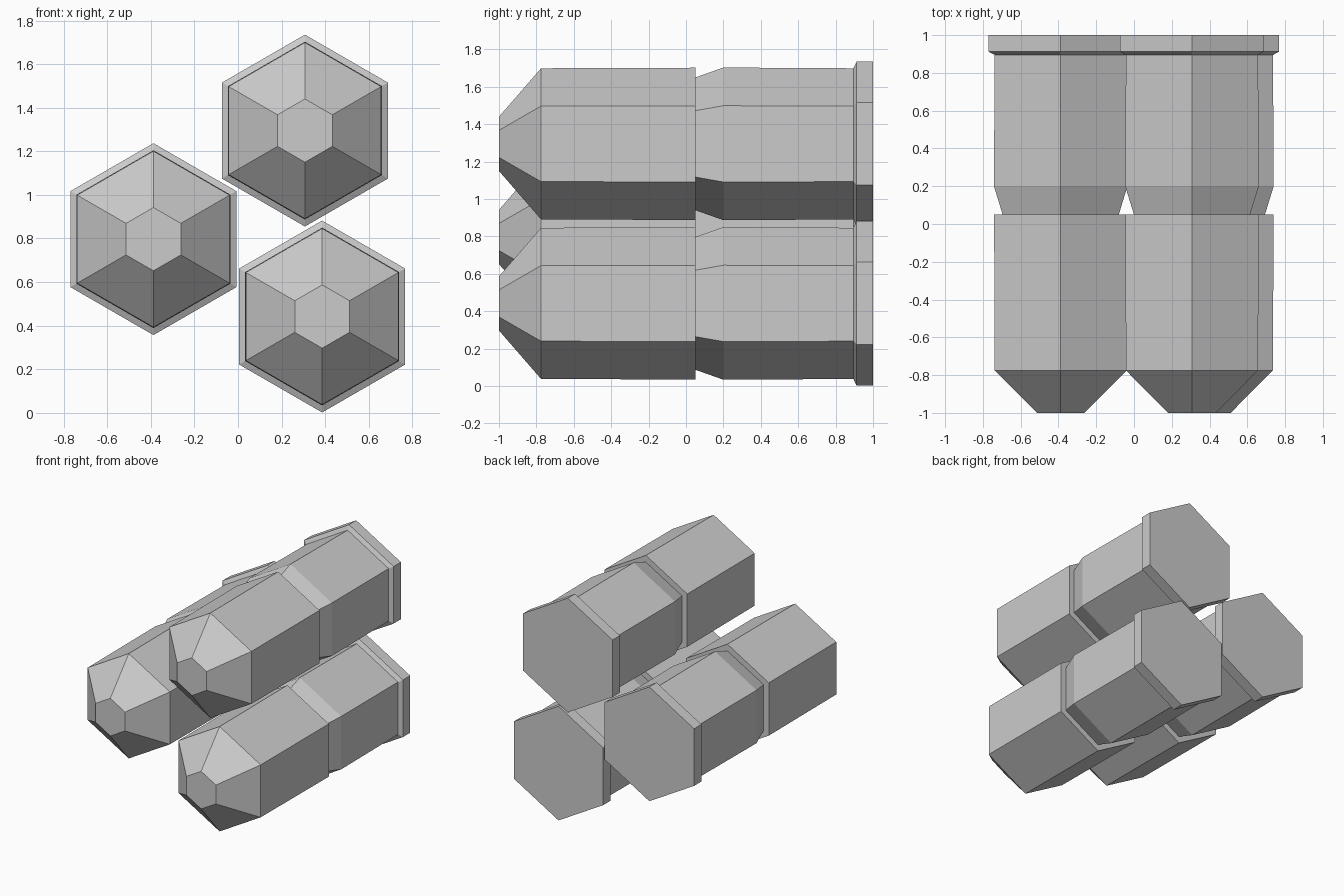
import bpy, bmesh, math

if "Cube" in bpy.data.objects:
    bpy.data.objects.remove(bpy.data.objects["Cube"])

# Half-profile of one hexagonal cartridge: (y, radius), nose to base
PROFILE = [
    (-1.0, 0.145), (-0.775, 0.404),      # blunt nose cone
    (0.05, 0.407), (0.05, 0.355),        # bullet body and step
    (0.20, 0.408), (0.895, 0.404),       # case shoulder and wall
    (0.912, 0.44), (1.0, 0.44),          # chamfered rim
]
SIDES = 6


def build_cartridge_mesh():
    bm = bmesh.new()
    rings = []
    for y, r in PROFILE:
        ring = []
        for i in range(SIDES):
            a = math.tau * i / SIDES
            ring.append(bm.verts.new((r * math.sin(a), y, r * math.cos(a))))
        rings.append(ring)
    for a, b in zip(rings, rings[1:]):
        for i in range(SIDES):
            j = (i + 1) % SIDES
            bm.faces.new((a[i], a[j], b[j], b[i]))
    # nose and base caps
    bm.faces.new(rings[0])
    bm.faces.new(rings[-1])
    bmesh.ops.recalc_face_normals(bm, faces=bm.faces)
    mesh = bpy.data.meshes.new("cartridge")
    bm.to_mesh(mesh)
    bm.free()
    return mesh


# Three identical cartridges stacked with their axes along y
mesh = build_cartridge_mesh()
PLACES = {
    "cartridge_top": (0.307, 1.295),
    "cartridge_left": (-0.388, 0.797),
    "cartridge_bottom": (0.386, 0.442),
}
for name, (x, z) in PLACES.items():
    obj = bpy.data.objects.new(name, mesh)
    obj.location = (x, 0, z)
    bpy.context.collection.objects.link(obj)
